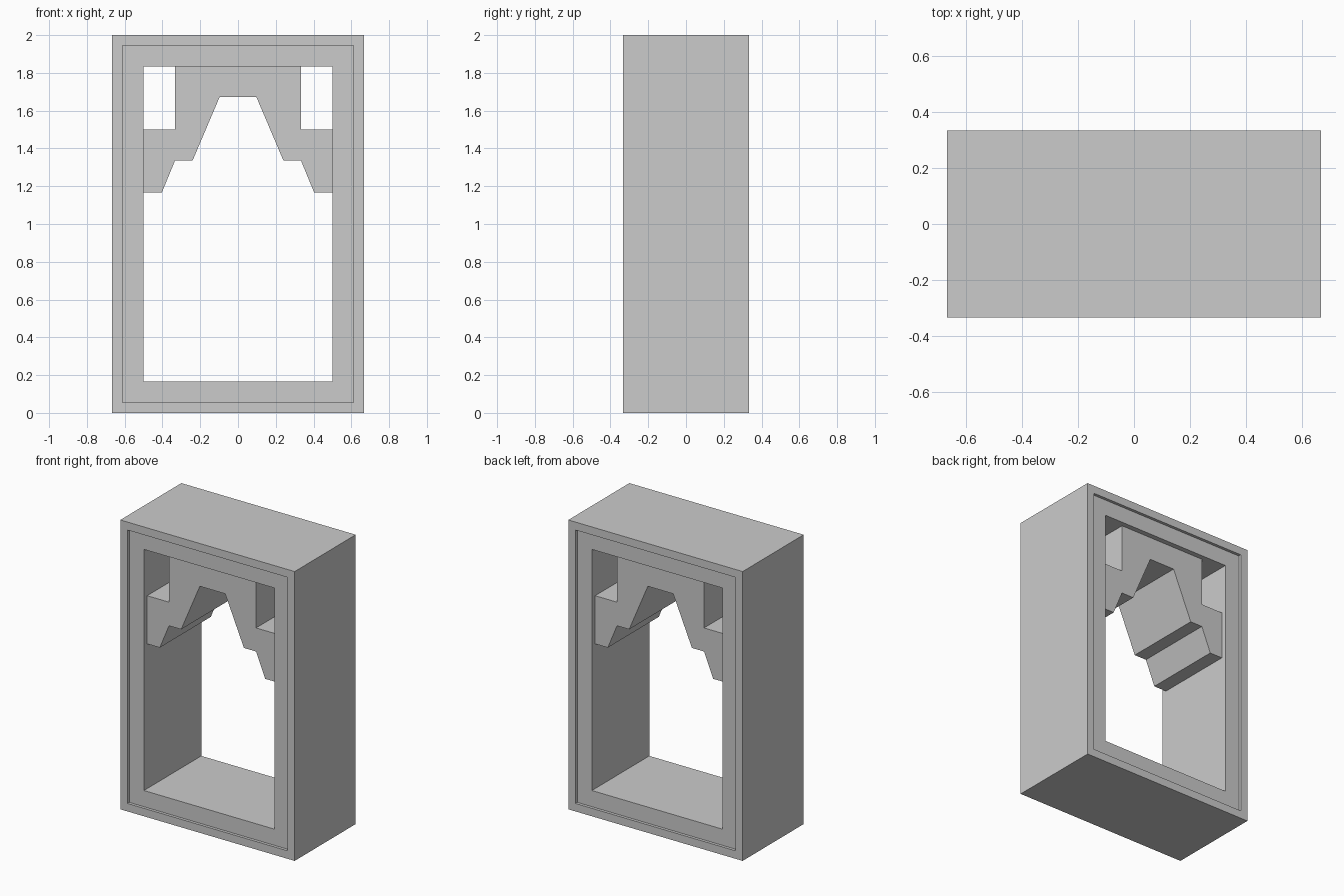
import bpy, bmesh

if "Cube" in bpy.data.objects:
    bpy.data.objects.remove(bpy.data.objects["Cube"])

W, H, D = 2 / 3, 2.0, 1 / 3      # half width, height, half depth
RIM, WALL, STEP = 0.055, 1 / 6, 0.02


def finish(bm, name):
    bmesh.ops.recalc_face_normals(bm, faces=bm.faces)
    mesh = bpy.data.meshes.new(name)
    bm.to_mesh(mesh)
    bm.free()
    obj = bpy.data.objects.new(name, mesh)
    bpy.context.collection.objects.link(obj)
    return obj


# Window frame: a stepped (inset, y) section swept around the rectangle
half = [(0, -D), (RIM, -D), (RIM, -D + STEP), (WALL, -D + STEP)]
section = half + [(i, -y) for i, y in reversed(half)]
bm = bmesh.new()
rings = []
for i, y in section:
    w = W - i
    rings.append([bm.verts.new((x, y, z)) for x, z in
                  ((-w, i), (w, i), (w, H - i), (-w, H - i))])
for k, ring in enumerate(rings):
    nxt = rings[(k + 1) % len(rings)]
    for j in range(4):
        n = (j + 1) % 4
        bm.faces.new((ring[j], ring[n], nxt[n], nxt[j]))
finish(bm, "window_frame")

# Stepped arch: right half outline mirrored, then extruded through the depth
right = [(0.097, 1.673), (0.24, 1.337), (0.333, 1.337), (0.403, 1.167),
         (0.5, 1.167), (0.5, 1.5), (0.333, 1.5), (0.333, 1.833)]
outline = right + [(-x, z) for x, z in reversed(right)]
ARCH_Y = D - 0.055
bm = bmesh.new()
face = bm.faces.new([bm.verts.new((x, -ARCH_Y, z)) for x, z in outline])
ext = bmesh.ops.extrude_face_region(bm, geom=[face], use_keep_orig=True)
bmesh.ops.translate(bm, vec=(0, 2 * ARCH_Y, 0),
                    verts=[g for g in ext["geom"] if isinstance(g, bmesh.types.BMVert)])
finish(bm, "stepped_arch")
